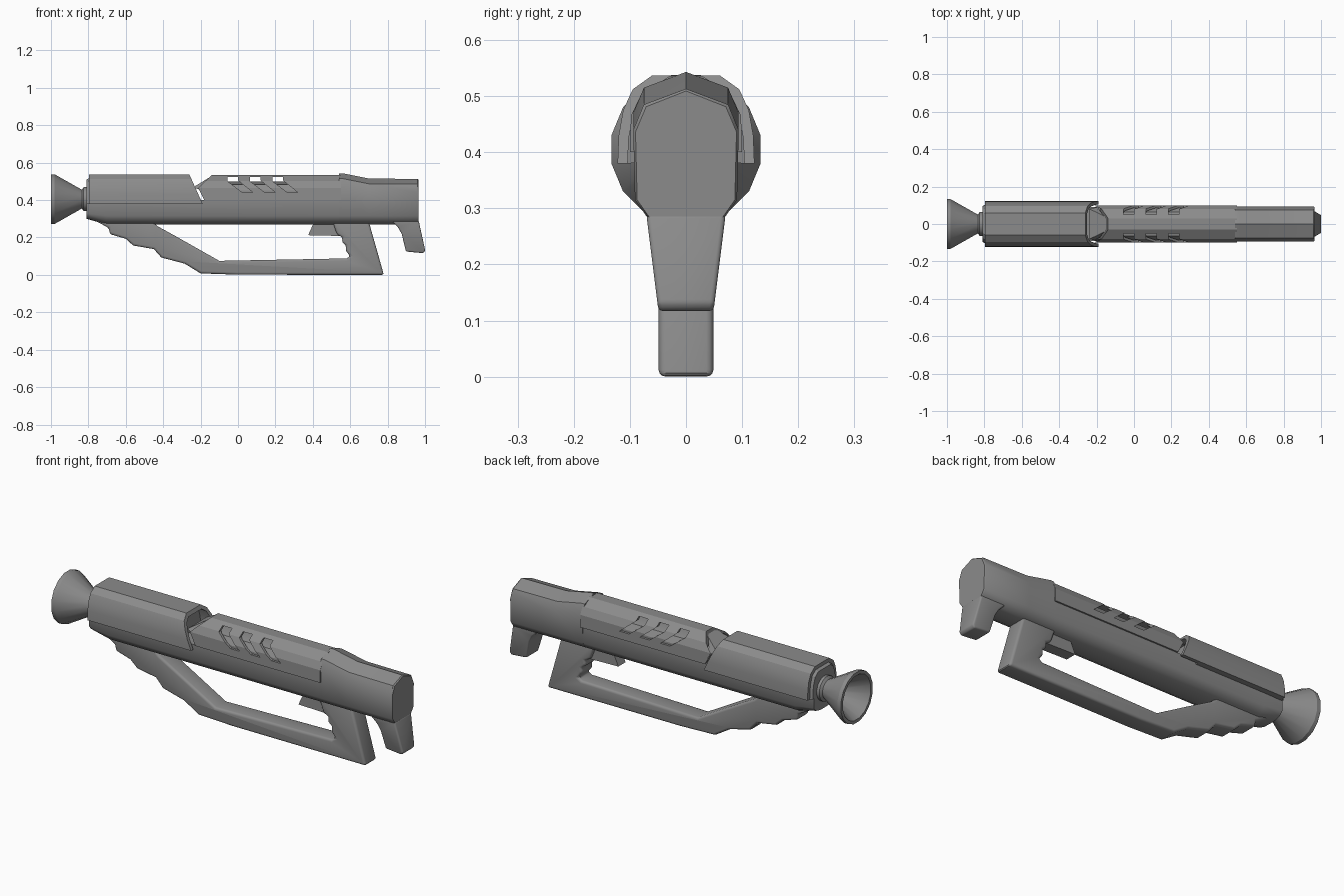
import bpy, bmesh, math

if "Cube" in bpy.data.objects:
    bpy.data.objects.remove(bpy.data.objects["Cube"])

# Dark grey finish shared by all parts
grey = bpy.data.materials.new("dark_grey")
grey.diffuse_color = (0.26, 0.26, 0.26, 1)
grey.use_nodes = True
grey.node_tree.nodes["Principled BSDF"].inputs["Base Color"].default_value = grey.diffuse_color


def finish(name, bm, bevel=0, angle=28):
    bmesh.ops.recalc_face_normals(bm, faces=bm.faces)
    me = bpy.data.meshes.new(name)
    bm.to_mesh(me)
    bm.free()
    me.materials.append(grey)
    ob = bpy.data.objects.new(name, me)
    bpy.context.collection.objects.link(ob)
    bpy.ops.object.select_all(action='DESELECT')
    ob.select_set(True)
    bpy.context.view_layer.objects.active = ob
    if bevel:
        m = ob.modifiers.new("bevel", 'BEVEL')
        m.width, m.segments, m.angle_limit = bevel, 3, math.radians(40)
        bpy.ops.object.modifier_apply(modifier=m.name)
    bpy.ops.object.shade_smooth_by_angle(angle=math.radians(angle))
    return ob


def rings_mesh(name, rings, bevel=0, closed=False, angle=28):
    """Bridge matching rings of points; cap the ends unless closed."""
    bm = bmesh.new()
    vs = [[bm.verts.new(p) for p in r] for r in rings]
    n = len(vs[0])
    pairs = list(zip(vs, vs[1:])) + ([(vs[-1], vs[0])] if closed else [])
    for a, b in pairs:
        for i in range(n):
            j = (i + 1) % n
            bm.faces.new((a[i], a[j], b[j], b[i]))
    if not closed:
        bm.faces.new(vs[0])
        bm.faces.new(vs[-1])
    return finish(name, bm, bevel, angle)


def prism(name, pts, width, bevel=0, angle=28):
    """Side profile (x, z) extruded across y; width may depend on z."""
    w = width if callable(width) else (lambda z: width)
    return rings_mesh(name, [[(x, s * w(z), z) for x, z in pts] for s in (-1, 1)], bevel, angle=angle)


def full(half):
    """Mirror a half section (y, z) to a closed ring."""
    return half + [(-y, z) for y, z in reversed(half) if y > 0]


def loft(name, sections, angle=28):
    return rings_mesh(name, [[(x, y, z) for y, z in full(h)] for x, h in sections], angle=angle)


def shell(name, outer, inner, front, rear, angle=28):
    """Open-bottomed cover with thickness; end positions depend on z."""
    def mir(h):
        return [(-y, z) for y, z in h]
    ring = outer + mir(outer[::-1]) + mir(inner) + inner[::-1]
    return rings_mesh(name, [[(f(z), y, z) for y, z in ring] for f in (front, rear)], angle=angle)


# Flared muzzle and neck, turned around the x axis
profile = [(-0.79, 0.03), (-0.79, 0.065), (-0.825, 0.065), (-0.835, 0.052), (-0.85, 0.06),
           (-0.98, 0.135), (-1.0, 0.135), (-1.0, 0.118), (-0.87, 0.04), (-0.87, 0.002)]
N = 16
rings_mesh("muzzle", [[(x, r * math.cos((k + .5) * math.tau / N),
                        0.405 + r * math.sin((k + .5) * math.tau / N)) for x, r in profile]
                      for k in range(N)], closed=True)

# Lower body running the whole length, chamfered at the nose
low = [(0, 0.268), (0.04, 0.27), (0.07, 0.285), (0.09, 0.315), (0.092, 0.40), (0, 0.40)]
nose = [(0, 0.30), (0.04, 0.302), (0.07, 0.31), (0.088, 0.33), (0.088, 0.40), (0, 0.40)]
loft("lower_body", [(-0.81, nose), (-0.70, low), (0.60, low)], angle=40)

# Front sleeve and the core filling it
outer = [(0.122, 0.38), (0.12, 0.43), (0.112, 0.475), (0.095, 0.512), (0.06, 0.537)]
inner = [(0.104, 0.38), (0.102, 0.425), (0.095, 0.462), (0.082, 0.497), (0.054, 0.518)]
shell("front_sleeve", outer, inner, lambda z: -0.797, lambda z: -0.26 + (0.537 - z) * 0.45)
core = [(0, 0.385)] + inner + [(0, 0.518)]
tip = [(y * 0.93, 0.40 + (z - 0.40) * 0.93) for y, z in core]
loft("front_core", [(-0.81, tip), (-0.795, core), (-0.29, core)])

# Vented cover over the middle, with three slanted slots per side
cov_o = [(0.1, 0.40), (0.098, 0.465), (0.08, 0.503), (0.03, 0.535)]
cov_i = [(0.088, 0.40), (0.086, 0.46), (0.071, 0.494), (0.027, 0.524)]
cover = shell("vented_cover", cov_o, cov_i,
              lambda z: max(-0.18 - (z - 0.4) * 0.5, -0.215 + (z - 0.465) * 1.1), lambda z: 0.55)
for i in range(3):
    d = i * 0.12
    cutter = prism("slot_cutter", [(-0.055 + d, 0.522), (-0.055 + d, 0.50), (0.025 + d, 0.44),
                                   (0.08 + d, 0.44), (0.00 + d, 0.505), (0.00 + d, 0.522)], 0.2)
    cutter.hide_render = True
    m = cover.modifiers.new("slot", 'BOOLEAN')
    m.operation, m.solver, m.object = 'DIFFERENCE', 'EXACT', cutter
    bpy.context.view_layer.objects.active = cover
    bpy.ops.object.modifier_apply(modifier=m.name)
    bpy.data.objects.remove(cutter)
cover.data.shade_flat()

# Core beneath the cover
mid = [(0, 0.39), (0.087, 0.39), (0.085, 0.45), (0.065, 0.482), (0, 0.498)]
loft("middle_core", [(-0.165, mid), (0.56, mid)])

# Folded wedge closing the front of the cover
prism("cover_wedge", [(-0.24, 0.468), (-0.14, 0.529), (-0.10, 0.529), (-0.15, 0.47),
                      (-0.175, 0.40), (-0.205, 0.455)],
      lambda z: 0.088 - max(0, z - 0.46) * 0.8)


# Rear body with a ridged top stepping down toward the butt
def rear(drop, inset=0.0):
    return [(0, 0.268), (0.04, 0.27), (0.07 - inset, 0.285),
            (0.091 - inset, 0.315), (0.094 - inset, 0.47 - drop - inset),
            (0.075 - inset, 0.515 - drop - inset), (0, 0.543 - drop - inset)]


loft("rear_body", [(0.54, rear(0)), (0.56, rear(0)), (0.70, rear(0.028)),
                   (0.96, rear(0.03)), (0.966, rear(0.03, 0.004))], angle=36)

# Butt hook below the rear
prism("butt_hook", [(0.82, 0.29), (0.855, 0.255), (0.875, 0.22), (0.898, 0.125), (0.99, 0.116),
                    (1.001, 0.13), (0.966, 0.29)],
      lambda z: 0.049 + (z - 0.116) * 0.125, 0.008, 40)

# Fore grip, lower rail and rear grip as one continuous frame
bottom = [(-0.80, 0.31), (-0.69, 0.25), (-0.685, 0.218), (-0.60, 0.193), (-0.56, 0.157),
          (-0.45, 0.138), (-0.41, 0.093), (-0.285, 0.06), (-0.20, 0.008), (0.0, 0.001), (0.78, 0.0)]
top = [(0.695, 0.30), (0.50, 0.30), (0.53, 0.215), (0.56, 0.20), (0.555, 0.175), (0.58, 0.155),
       (0.575, 0.13), (0.60, 0.10), (0.58, 0.088), (-0.10, 0.075), (-0.33, 0.205),
       (-0.43, 0.26), (-0.48, 0.31)]
prism("grip_frame", bottom + top, 0.049, 0.014, 35)

# Trigger block
prism("trigger", [(0.41, 0.29), (0.375, 0.212), (0.55, 0.208), (0.55, 0.29)], 0.03)
